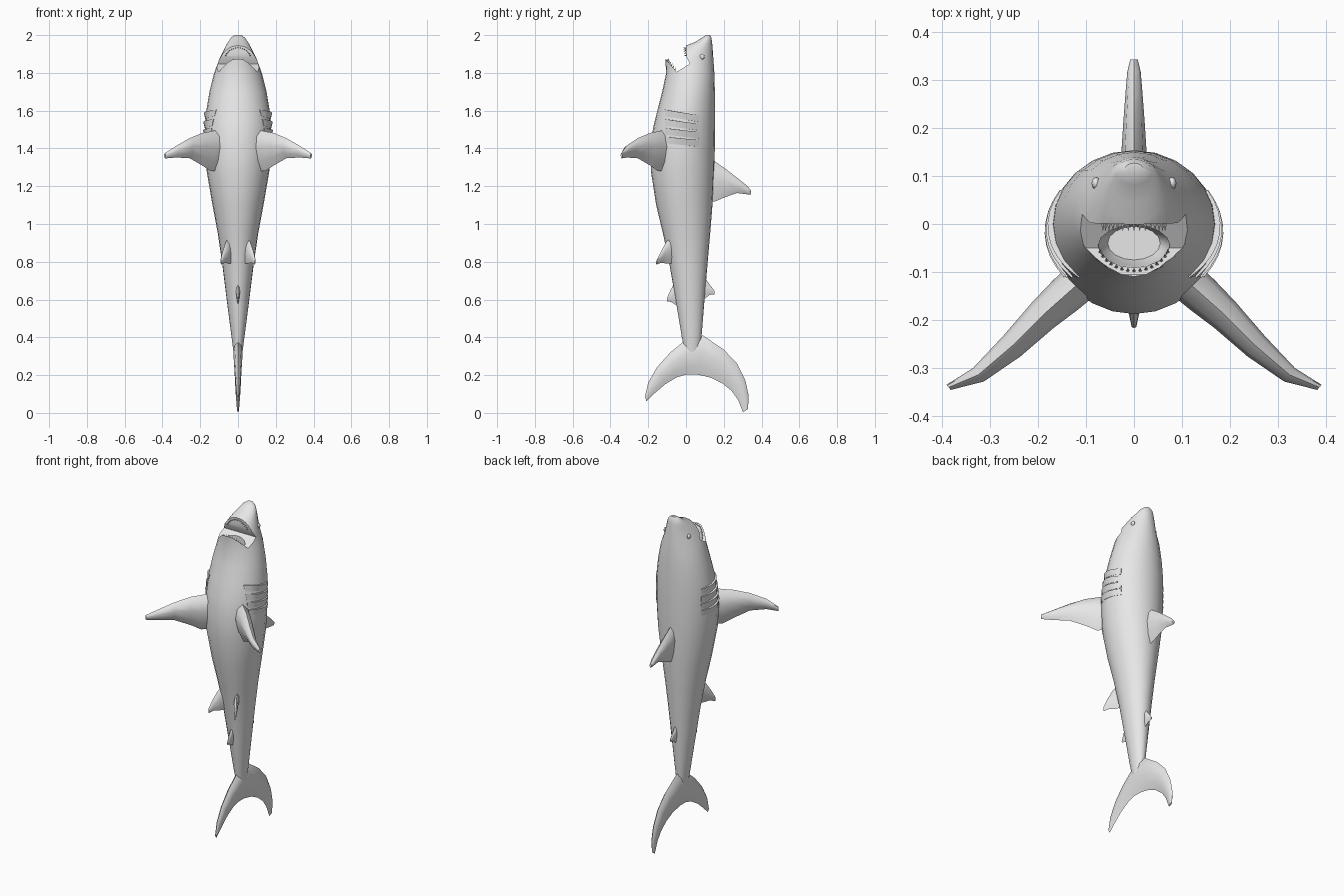
import bpy, bmesh, math
from mathutils import Vector

cube = bpy.data.objects.get("Cube")
if cube:
    bpy.data.objects.remove(cube, do_unlink=True)

GREY = (0.8, 0.8, 0.8, 1.0)
skin = bpy.data.materials.new("light_grey")
skin.use_nodes = True
skin.diffuse_color = GREY
skin.node_tree.nodes["Principled BSDF"].inputs["Base Color"].default_value = GREY


def make(name, bm, smooth=True):
    bmesh.ops.recalc_face_normals(bm, faces=bm.faces[:])
    mesh = bpy.data.meshes.new(name)
    bm.to_mesh(mesh)
    bm.free()
    mesh.materials.append(skin)
    ob = bpy.data.objects.new(name, mesh)
    bpy.context.collection.objects.link(ob)
    if smooth:
        shade(ob)
    return ob


def shade(ob):
    bpy.ops.object.select_all(action='DESELECT')
    ob.select_set(True)
    bpy.context.view_layer.objects.active = ob
    bpy.ops.object.shade_smooth_by_angle(angle=math.radians(38))


def loft(bm, rings):
    """Skin a list of closed point rings and cap both ends."""
    rows = [[bm.verts.new(p) for p in r] for r in rings]
    n = len(rows[0])
    for a, b in zip(rows, rows[1:]):
        for i in range(n):
            j = (i + 1) % n
            bm.faces.new((a[i], a[j], b[j], b[i]))
    bm.faces.new(rows[0])
    bm.faces.new(rows[-1])


def oval(z, y0, y1, w, n=24):
    cy, ry = (y0 + y1) / 2, (y1 - y0) / 2
    return [(w * math.sin(t), cy - ry * math.cos(t), z)
            for t in (2 * math.pi * i / n for i in range(n))]


def prism(bm, outline, w):
    loft(bm, [[(x, y, z) for y, z in outline] for x in (-w, w)])


# Body stations: height, belly y, back y, half width
BODY = [(0.24, 0.01, 0.045, 0.012), (0.32, -0.005, 0.07, 0.024), (0.40, -0.022, 0.082, 0.034),
        (0.60, -0.055, 0.098, 0.060), (0.80, -0.09, 0.115, 0.085), (0.95, -0.122, 0.128, 0.107),
        (1.10, -0.158, 0.14, 0.135), (1.28, -0.186, 0.15, 0.166), (1.42, -0.188, 0.153, 0.175),
        (1.52, -0.172, 0.154, 0.174), (1.60, -0.152, 0.154, 0.168), (1.70, -0.126, 0.153, 0.151),
        (1.80, -0.105, 0.150, 0.126), (1.875, -0.11, 0.145, 0.098), (1.945, 0.0, 0.14, 0.064),
        (1.962, 0.045, 0.138, 0.053), (1.985, 0.082, 0.135, 0.038), (2.0, 0.105, 0.127, 0.018)]


def side_x(z, y):
    """Half width of the body at a height and depth."""
    for a, b in zip(BODY, BODY[1:]):
        if a[0] <= z <= b[0]:
            f = (z - a[0]) / (b[0] - a[0])
            y0, y1, w = (a[k] + f * (b[k] - a[k]) for k in (1, 2, 3))
            d = (2 * y - y0 - y1) / (y1 - y0)
            return w * math.sqrt(max(0.0, 1 - d * d))
    return 0.0


bm = bmesh.new()
loft(bm, [oval(*s) for s in BODY])
body = make("body", bm, False)

# Open mouth: a notch across the jaws, then a throat hollow
bm = bmesh.new()
prism(bm, [(-0.105, 1.872), (-0.05, 1.805), (0.02, 1.848), (0.002, 1.885),
           (0.0, 1.94), (-0.04, 2.1), (-0.3, 2.1), (-0.3, 1.9)], 0.3)
notch = make("mouth_notch_cutter", bm, False)
bm = bmesh.new()
loft(bm, [oval(1.76, -0.075, -0.005, 0.055, 16), oval(1.80, -0.088, -0.002, 0.075, 16),
          oval(1.90, -0.094, -0.002, 0.072, 16)])
throat = make("throat_cutter", bm, False)
bpy.context.view_layer.objects.active = body
for cutter in (notch, throat):
    cutter.hide_render = True
    mod = body.modifiers.new("mouth", 'BOOLEAN')
    mod.operation = 'DIFFERENCE'
    mod.solver = 'EXACT'
    mod.object = cutter
    bpy.ops.object.modifier_apply(modifier=mod.name)
    bpy.data.objects.remove(cutter, do_unlink=True)
shade(body)

# Fins: each section is leading point, trailing point, thickness
FOIL = [(0, 0), (0.14, 0.36), (0.4, 0.5), (0.75, 0.3), (1, 0),
        (0.75, -0.3), (0.4, -0.5), (0.14, -0.36)]


def fin(name, sections, normal=(1, 0, 0)):
    n = Vector(normal).normalized()
    bm = bmesh.new()
    loft(bm, [[Vector(a).lerp(Vector(b), u) + n * (v * t) for u, v in FOIL]
              for a, b, t in sections])
    return make(name, bm)


def flat_fin(name, rows):
    fin(name, [((0, ly, lz), (0, ty, tz), t) for ly, lz, ty, tz, t in rows])


flat_fin("dorsal_fin", [(0.11, 1.37, 0.11, 1.12, 0.055), (0.155, 1.33, 0.155, 1.12, 0.052),
                        (0.21, 1.292, 0.21, 1.143, 0.045), (0.27, 1.245, 0.27, 1.164, 0.036),
                        (0.32, 1.205, 0.315, 1.158, 0.028), (0.343, 1.18, 0.343, 1.155, 0.016)])
flat_fin("second_dorsal_fin", [(0.07, 0.76, 0.07, 0.61, 0.024), (0.10, 0.715, 0.10, 0.605, 0.022),
                               (0.125, 0.68, 0.125, 0.625, 0.016), (0.152, 0.645, 0.15, 0.628, 0.008)])
flat_fin("anal_fin", [(-0.03, 0.74, -0.03, 0.58, 0.024), (-0.06, 0.69, -0.055, 0.572, 0.022),
                      (-0.082, 0.65, -0.08, 0.588, 0.016), (-0.102, 0.605, -0.10, 0.59, 0.008)])
flat_fin("tail_fin", [(-0.217, 0.088, -0.21, 0.062, 0.010), (-0.20, 0.16, -0.165, 0.105, 0.022),
                      (-0.155, 0.24, -0.11, 0.152, 0.032), (-0.085, 0.318, -0.05, 0.188, 0.042),
                      (-0.01, 0.38, 0.0, 0.203, 0.05), (0.09, 0.41, 0.06, 0.203, 0.05),
                      (0.20, 0.335, 0.13, 0.187, 0.044), (0.27, 0.262, 0.19, 0.158, 0.037),
                      (0.315, 0.17, 0.24, 0.118, 0.030), (0.332, 0.09, 0.275, 0.07, 0.022),
                      (0.328, 0.02, 0.302, 0.003, 0.010)])

PECTORAL = [(0.10, -0.11, 1.50, 1.28, 0.085), (0.145, -0.15, 1.49, 1.28, 0.08),
            (0.19, -0.19, 1.482, 1.31, 0.07), (0.255, -0.255, 1.455, 1.348, 0.056),
            (0.325, -0.315, 1.415, 1.352, 0.036), (0.387, -0.341, 1.375, 1.347, 0.014)]

for s, side in ((1, "left"), (-1, "right")):
    fin(side + "_pectoral_fin", [((s * x, y, a), (s * x, y, b), t) for x, y, a, b, t in PECTORAL],
        (s * 0.64, 0.77, 0))
    fin(side + "_pelvic_fin", [((s * 0.045, -0.06, 0.94), (s * 0.035, -0.07, 0.79), 0.03),
                               ((s * 0.065, -0.105, 0.905), (s * 0.05, -0.10, 0.79), 0.026),
                               ((s * 0.08, -0.13, 0.86), (s * 0.07, -0.13, 0.795), 0.018),
                               ((s * 0.092, -0.155, 0.81), (s * 0.088, -0.157, 0.785), 0.008)],
        (s * 0.8, 0.5, 0))

    # Gill flaps: wedge strips that lift off the flank at their upper edge
    bm = bmesh.new()
    for z0, drop in ((1.605, 0.03), (1.555, 0.026), (1.508, 0.022), (1.462, 0.018)):
        strip = []
        for k in range(9):
            f = k / 8
            y, z = -0.11 + 0.18 * f, z0 - drop * f
            lift = 0.003 + 0.009 * math.sin(math.pi * f)
            nx = side_x(z, y)
            out = Vector((nx, y + 0.015, 0)).normalized()
            p = Vector((nx, y, z))
            low = Vector((side_x(z - 0.035, y), y, z - 0.035))
            strip.append([(s * q.x, q.y, q.z) for q in
                          (p - out * 0.01, p + out * lift, low + out * 0.001, low - out * 0.01)])
        loft(bm, strip)
    make(side + "_gill_flaps", bm)

    # Eye
    bm = bmesh.new()
    bmesh.ops.create_uvsphere(bm, u_segments=12, v_segments=8, radius=0.013)
    for v in bm.verts:
        v.co = Vector((v.co.x * 0.7 + s * (side_x(1.885, 0.085) - 0.001),
                       v.co.y + 0.085, v.co.z * 1.1 + 1.885))
    make(side + "_eye", bm)


def teeth(name, roots, direction, length, width):
    d = Vector(direction).normalized()
    bm = bmesh.new()
    for r in roots:
        r = Vector(r)
        side = Vector((width, 0, 0))
        depth = d.cross(Vector((1, 0, 0))) * width * 0.7
        base = [bm.verts.new(r - d * 0.006 + o) for o in (side, depth, -side, -depth)]
        tip = bm.verts.new(r + d * length)
        bm.faces.new(base)
        for i in range(4):
            bm.faces.new((base[i], base[(i + 1) % 4], tip))
    make(name, bm, False)


# Teeth rows follow the lip curves
arc = [math.radians(-68 + 136 * i / 14) for i in range(15)]
teeth("upper_teeth", [(0.07 * math.sin(a), 0.002, 1.932 - 0.065 * (1 - math.cos(a))) for a in arc],
      (0, -1, 0.1), 0.018, 0.005)
lower = [(0.076 * math.sin(a), -0.035 - 0.064 * math.cos(a)) for a in arc]
teeth("lower_teeth", [(x, y, 1.872 - 1.218 * (y + 0.105)) for x, y in lower],
      (0, 0.45, 1), 0.016, 0.005)
